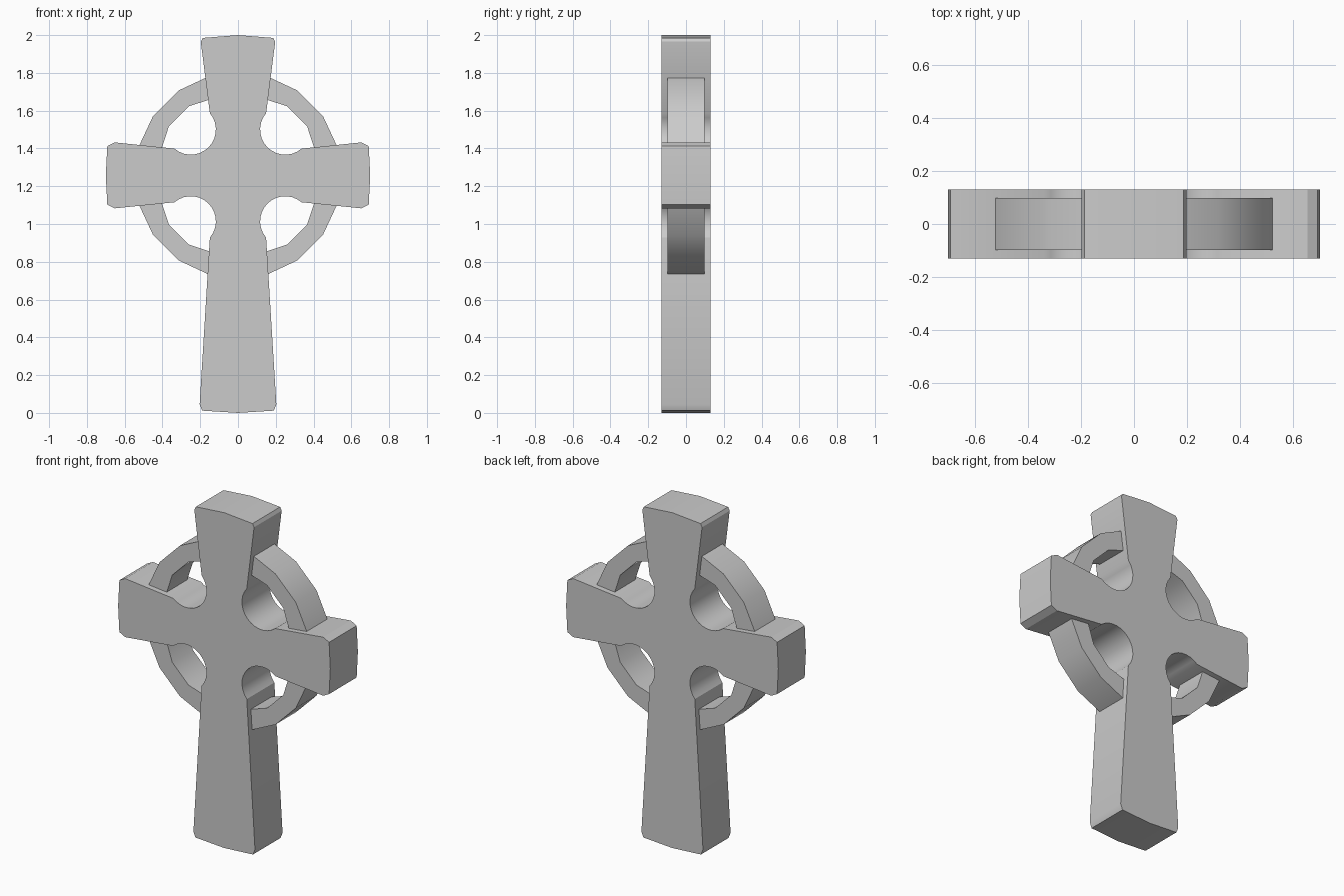
import bpy
import bmesh
from math import sin, cos, radians

if "Cube" in bpy.data.objects:
    bpy.data.objects.remove(bpy.data.objects["Cube"])

HUB_Z = 1.257  # height of the crossing


def slab(name, profile, half_depth, z=0.0):
    """Extrude an x/z outline symmetrically about y = 0."""
    bm = bmesh.new()
    face = bm.faces.new([bm.verts.new((px, -half_depth, pz)) for px, pz in profile])
    side = bmesh.ops.extrude_face_region(bm, geom=[face])
    verts = [g for g in side["geom"] if isinstance(g, bmesh.types.BMVert)]
    bmesh.ops.translate(bm, verts=verts, vec=(0, 2 * half_depth, 0))
    bmesh.ops.recalc_face_normals(bm, faces=bm.faces)
    mesh = bpy.data.meshes.new(name)
    bm.to_mesh(mesh)
    bm.free()
    obj = bpy.data.objects.new(name, mesh)
    bpy.context.collection.objects.link(obj)
    obj.location.z = z
    bpy.ops.object.select_all(action="DESELECT")
    obj.select_set(True)
    bpy.context.view_layer.objects.active = obj
    bpy.ops.object.shade_smooth_by_angle(angle=radians(30))
    return obj


# round notch in the armpit between two arms
STEPS = 14
notch = []
for i in range(STEPS + 1):
    a = radians(139.5 + 171 * i / STEPS)
    notch.append((0.25 + 0.133 * cos(a), 0.243 + 0.133 * sin(a)))

# cross: right half of the outline from top to bottom, then mirrored
right = [(0, 2.0), (0.187, 1.985), (0.197, 1.965)]
right += [(x, HUB_Z + z) for x, z in notch]
right += [(0.653, 1.432), (0.692, 1.412), (0.70, HUB_Z), (0.692, 1.103), (0.653, 1.083)]
right += [(x, HUB_Z - z) for x, z in reversed(notch)]
right += [(0.203, 0.045), (0.190, 0.012), (0, 0)]
left = [(-x, z) for x, z in reversed(right[1:-1])]
slab("cross_body", right + left, 0.13)

# ring: one quarter between the arms, mirrored to all four
outer = [(0.549 * cos(radians(a)), 0.549 * sin(radians(a))) for a in (15, 35, 55, 75)]
inner = [(0.12, 0.412), (0.26, 0.366), (0.366, 0.26), (0.412, 0.12)]
ring = slab("ring_quarters", outer + inner, 0.097, HUB_Z)
mirror = ring.modifiers.new("Mirror", "MIRROR")
mirror.use_axis = (True, False, True)
mirror.use_mirror_merge = False
